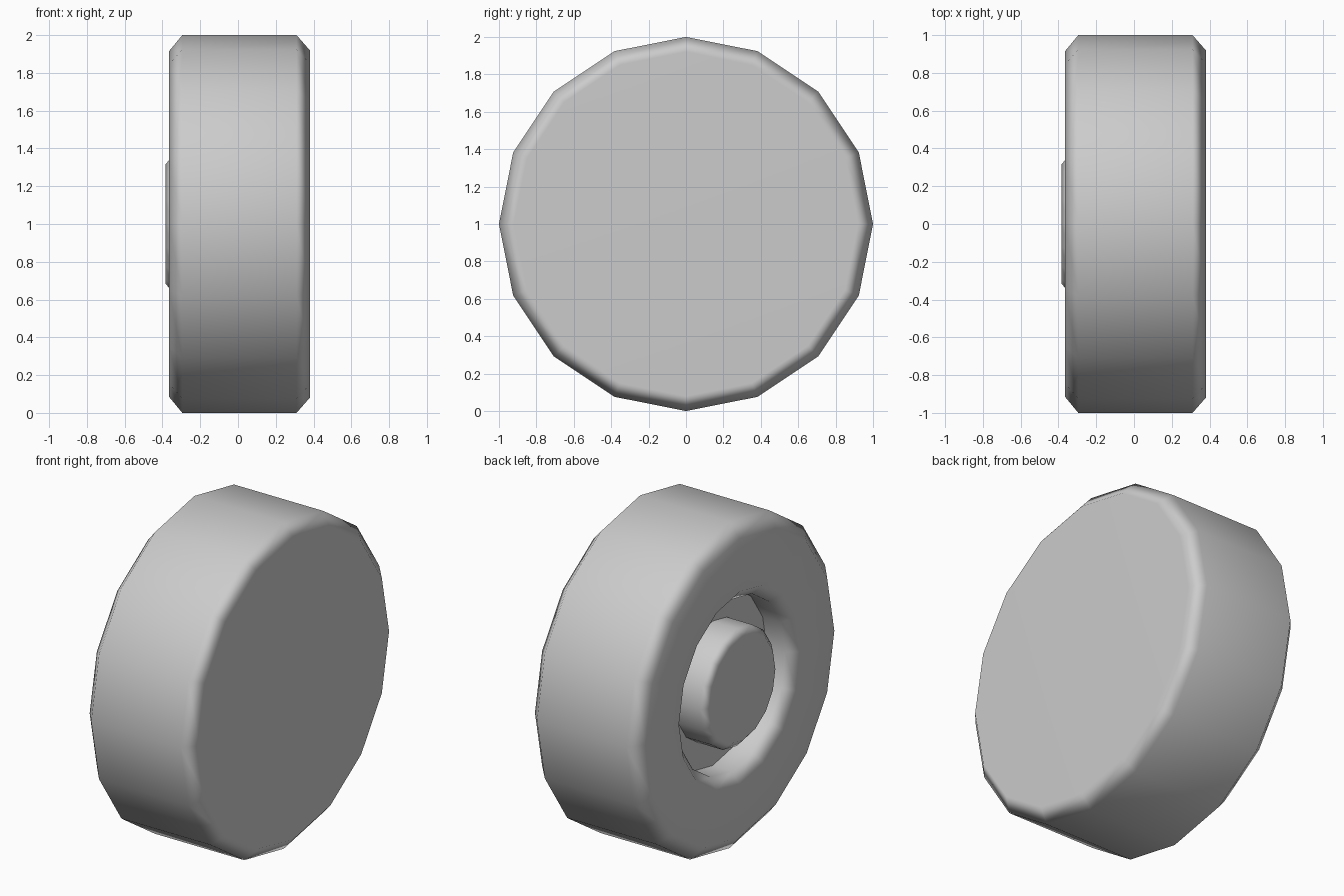
import bpy
import bmesh
from math import sin, cos, tau, radians

SIDES = 16

cube = bpy.data.objects.get("Cube")
if cube:
    bpy.data.objects.remove(cube, do_unlink=True)

# One plain grey for the whole wheel
grey = bpy.data.materials.new("light grey")
grey.use_nodes = True
colour = (0.6, 0.6, 0.6, 1)
grey.diffuse_color = colour
grey.node_tree.nodes["Principled BSDF"].inputs["Base Color"].default_value = colour


def lathe(name, profile):
    """Turn (x, radius) points around the x axis and cap both ends."""
    bm = bmesh.new()
    rings = []
    for x, r in profile:
        rings.append([bm.verts.new((x, r * sin(tau * i / SIDES),
                                    1 + r * cos(tau * i / SIDES)))
                      for i in range(SIDES)])
    for a, b in zip(rings, rings[1:]):
        for i in range(SIDES):
            j = (i + 1) % SIDES
            bm.faces.new((a[i], a[j], b[j], b[i]))
    bm.faces.new(rings[0])
    bm.faces.new(rings[-1])
    bmesh.ops.recalc_face_normals(bm, faces=bm.faces)
    mesh = bpy.data.meshes.new(name)
    bm.to_mesh(mesh)
    bm.free()
    mesh.materials.append(grey)
    obj = bpy.data.objects.new(name, mesh)
    bpy.context.collection.objects.link(obj)

    # Rounded-looking bevels, crisp inner corners
    bpy.ops.object.select_all(action="DESELECT")
    obj.select_set(True)
    bpy.context.view_layer.objects.active = obj
    bpy.ops.object.shade_smooth_by_angle(angle=radians(60))
    weighted = obj.modifiers.new("Even Bevels", "WEIGHTED_NORMAL")
    weighted.keep_sharp = True
    return obj


# Tyre: flat outer face, bevelled tread, recessed inner side
lathe("tyre", [(0.38, 0.92), (0.31, 1), (-0.295, 1), (-0.365, 0.915),
               (-0.365, 0.59), (-0.305, 0.525), (-0.18, 0.525)])

# Hub standing in the recess
lathe("hub", [(-0.18, 0.36), (-0.345, 0.36), (-0.385, 0.315)])
